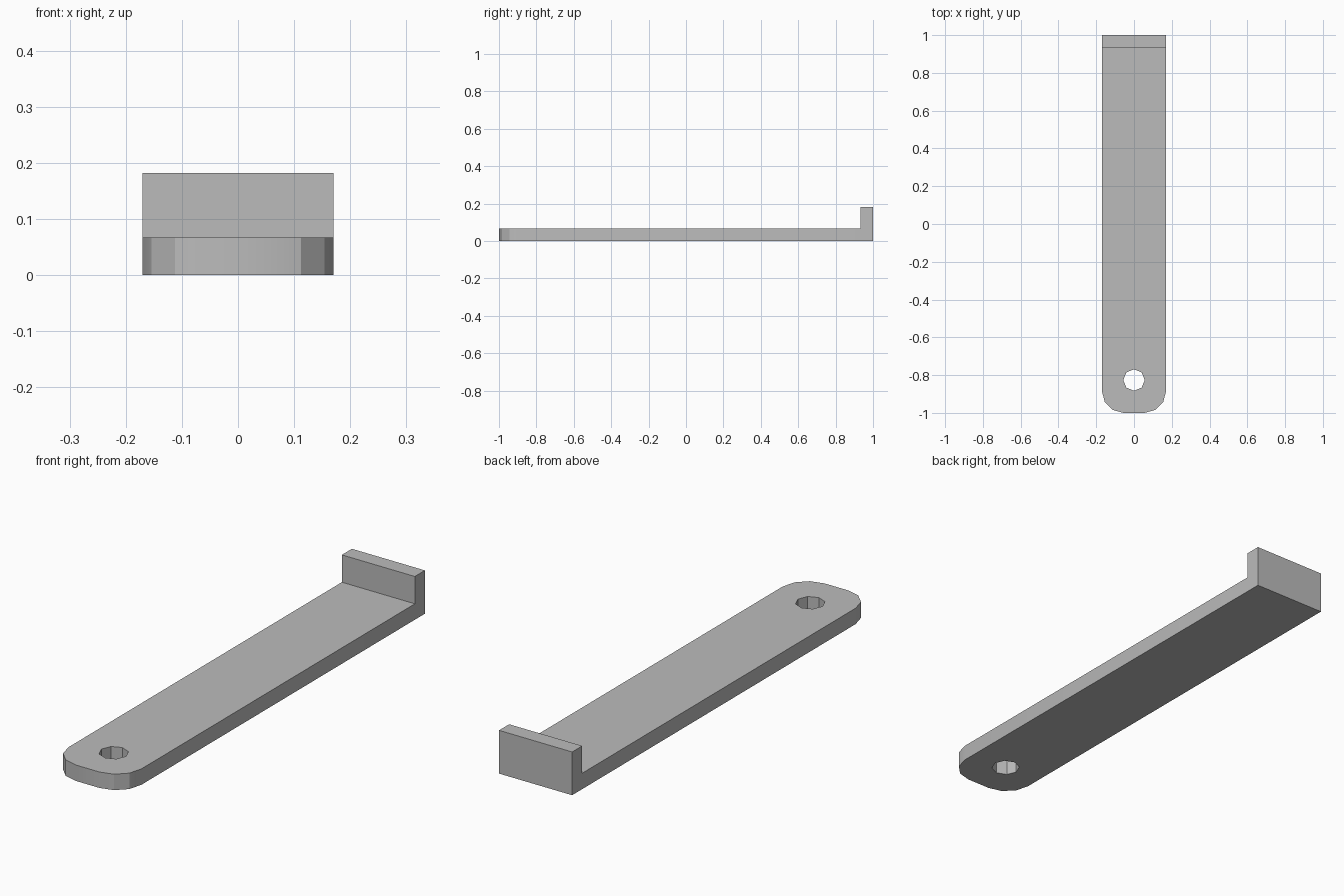
import bpy, bmesh
from math import radians, sin, cos

cube = bpy.data.objects.get("Cube")
if cube:
    bpy.data.objects.remove(cube, do_unlink=True)

HALF_W, BASE_H, TOTAL_H = 0.17, 0.067, 0.182
LIP_Y, RADIUS = 0.933, 0.115
HOLE_Y, HOLE_R = -0.826, 0.057

grey = bpy.data.materials.new("plain_grey")
grey.use_nodes = True
colour = (0.5, 0.5, 0.5, 1)
grey.diffuse_color = colour
grey.node_tree.nodes["Principled BSDF"].inputs["Base Color"].default_value = colour

# Plate outline: square back, rounded front corners
right = [(HALF_W - RADIUS + RADIUS * cos(radians(a)),
          RADIUS - 1 - RADIUS * sin(radians(a))) for a in (90, 60, 30, 0)]
right.append((HALF_W, 1))
outline = right + [(-x, y) for x, y in reversed(right)]

bm = bmesh.new()
low = [bm.verts.new((x, y, 0)) for x, y in outline]
high = [bm.verts.new((x, y, BASE_H)) for x, y in outline]
bm.faces.new(list(reversed(low)))
bm.faces.new(high)
for i in range(len(low)):
    j = (i + 1) % len(low)
    bm.faces.new((low[i], low[j], high[j], high[i]))

# Upright lip raised from the back strip of the plate
bmesh.ops.bisect_plane(bm, geom=bm.verts[:] + bm.edges[:] + bm.faces[:],
                       plane_co=(0, LIP_Y, 0), plane_no=(0, 1, 0))
strip = [f for f in bm.faces
         if f.normal.z > 0.9 or all(v.co.z > BASE_H - 0.001 for v in f.verts)]
strip = [f for f in strip if f.calc_center_median().y > LIP_Y]
raised = bmesh.ops.extrude_face_region(bm, geom=strip)["geom"]
for v in raised:
    if isinstance(v, bmesh.types.BMVert):
        v.co.z = TOTAL_H
bmesh.ops.recalc_face_normals(bm, faces=bm.faces[:])

mesh = bpy.data.meshes.new("bar_with_lip")
bm.to_mesh(mesh)
bm.free()
mesh.materials.append(grey)
bar = bpy.data.objects.new("bar_with_lip", mesh)
bpy.context.collection.objects.link(bar)

# Smooth the rounded end, keep the other edges sharp
bpy.ops.object.select_all(action='DESELECT')
bar.select_set(True)
bpy.context.view_layer.objects.active = bar
bpy.ops.object.shade_smooth_by_angle(angle=radians(29))

# Faceted through hole near the rounded end
bpy.ops.mesh.primitive_cylinder_add(vertices=8, radius=HOLE_R, depth=0.4,
                                    location=(0, HOLE_Y, 0))
cutter = bpy.context.object
cutter.name = "hole_cutter"
cutter.data.materials.append(grey)
cutter.hide_render = True
cutter.hide_viewport = True
cutter.display_type = 'WIRE'
hole = bar.modifiers.new("hole", 'BOOLEAN')
hole.operation = 'DIFFERENCE'
hole.solver = 'EXACT'
hole.object = cutter
